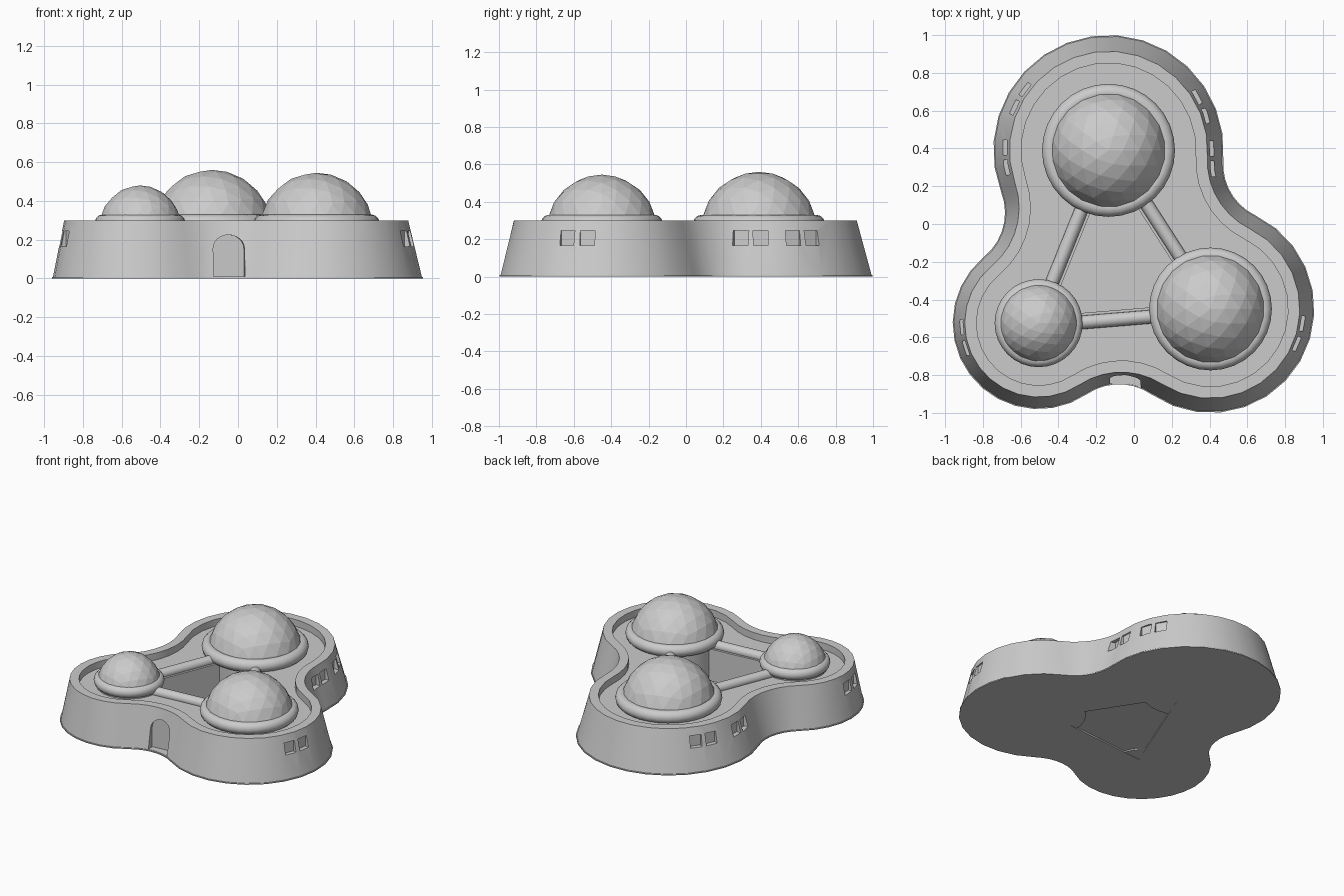
import bpy, bmesh, math
from mathutils import Vector, Matrix

if "Cube" in bpy.data.objects:
    bpy.data.objects.remove(bpy.data.objects["Cube"])

grey = bpy.data.materials.new("plain grey")
grey.diffuse_color = (0.6, 0.6, 0.6, 1)
grey.use_nodes = True
grey.node_tree.nodes["Principled BSDF"].inputs["Base Color"].default_value = grey.diffuse_color

# lobes, counter-clockwise: centre, base radius, dome radius, dome height, ring radius, ring thickness
LOBES = [(Vector((-0.135, 0.39)), 0.61, 0.31, 0.31, 0.307, 0.045),
         (Vector((-0.505, -0.525)), 0.455, 0.215, 0.23, 0.194, 0.039),
         (Vector((0.405, -0.45)), 0.55, 0.295, 0.295, 0.283, 0.042)]
ROOF, TOP, TAPER = 0.25, 0.30, 0.14


def finish(name, bm, smooth=True):
    bmesh.ops.recalc_face_normals(bm, faces=bm.faces[:])
    me = bpy.data.meshes.new(name)
    bm.to_mesh(me)
    bm.free()
    ob = bpy.data.objects.new(name, me)
    bpy.context.collection.objects.link(ob)
    me.materials.append(grey)
    if smooth:
        shade(ob)
    return ob


def shade(ob):
    bpy.ops.object.select_all(action='DESELECT')
    ob.select_set(True)
    bpy.context.view_layer.objects.active = ob
    bpy.ops.object.shade_smooth_by_angle(angle=math.radians(32))


def ang(v):
    return math.atan2(v.y, v.x)


def edge(i):
    """Direction, outward normal and length from lobe i to the next."""
    d = LOBES[(i + 1) % 3][0] - LOBES[i][0]
    u = d.normalized()
    return u, Vector((u.y, -u.x)), d.length


def outline(radii, f):
    """Three circles joined by concave fillets of radius f."""
    fil = []
    for i in range(3):
        u, n, d = edge(i)
        ra, rb = radii[i] + f, radii[(i + 1) % 3] + f
        a = (d * d + ra * ra - rb * rb) / (2 * d)
        fil.append(LOBES[i][0] + u * a + n * math.sqrt(ra * ra - a * a))
    pts = []
    for i, segs in enumerate((16, 14, 14)):
        c, q, F = LOBES[i][0], LOBES[(i + 1) % 3][0], fil[i]
        a0 = ang(fil[i - 1] - c)
        da = (ang(F - c) - a0) % (2 * math.pi)
        for k in range(segs + 1):
            t = a0 + da * k / segs
            pts.append(c + radii[i] * Vector((math.cos(t), math.sin(t))))
        a0 = ang(c - F)
        da = -((a0 - ang(q - F)) % (2 * math.pi))
        for k in range(1, 7):
            t = a0 + da * k / 7
            pts.append(F + f * Vector((math.cos(t), math.sin(t))))
    return pts


def prism(bm, pts, z0, z1):
    lo = [bm.verts.new((p.x, p.y, z0)) for p in pts]
    hi = [bm.verts.new((p.x, p.y, z1)) for p in pts]
    bm.faces.new(lo[::-1])
    bm.faces.new(hi)
    for i in range(len(pts)):
        j = (i + 1) % len(pts)
        bm.faces.new((lo[i], lo[j], hi[j], hi[i]))


# tapered wall, parapet and sunken roof
base = [l[1] for l in LOBES]
top = [r * (1 - TAPER) for r in base]
levels = [(base, 0.30, 0), (base, 0.30, 0.008),
          ([r - 0.006 for r in base], 0.306, 0.008),
          (top, 0.40, TOP),
          ([r - 0.062 for r in top], 0.462, TOP),
          ([r - 0.062 for r in top], 0.462, ROOF)]
bm = bmesh.new()
loops = [[bm.verts.new((p.x, p.y, z)) for p in outline(r, f)] for r, f, z in levels]
for a, b in zip(loops, loops[1:]):
    for i in range(len(a)):
        j = (i + 1) % len(a)
        bm.faces.new((a[i], a[j], b[j], b[i]))
bm.faces.new(loops[0][::-1])
bm.faces.new(loops[-1])
body = finish("building_body", bm, False)

# courtyard triangle: lobe centres pulled in towards the incentre
side = [edge((i + 1) % 3)[2] for i in range(3)]
s = sum(side) / 2
inc = sum((LOBES[i][0] * side[i] for i in range(3)), Vector((0, 0))) / (2 * s)
inr = math.sqrt((s - side[0]) * (s - side[1]) * (s - side[2]) / s)
court = [inc + (l[0] - inc) * (1 - 0.035 / inr) for l in LOBES]

# cutters: courtyard, window recesses, arched door
bm = bmesh.new()
prism(bm, court, -0.1, 0.5)
WINDOWS = [(0, (31, 19.5, 1, -10, 144, 155.5, 178.5, 189.5)),
           (1, (183, 199)), (2, (-9, -22))]
for i, angles in WINDOWS:
    c, R = LOBES[i][:2]
    r0 = R * (1 - TAPER * 0.245 / TOP) - 0.014
    for a in angles:
        t = math.radians(a)
        d, w = Vector((math.cos(t), math.sin(t))), Vector((-math.sin(t), math.cos(t))) * 0.04
        p, q = c + d * r0, c + d * (R + 0.06)
        prism(bm, [p - w, q - w, q + w, p + w], 0.165, 0.245)
u, n, d = edge(1)
arch = [(-0.08, 0.01), (0.08, 0.01)]
arch += [(0.08 * math.cos(math.pi * k / 12), 0.155 + 0.07 * math.sin(math.pi * k / 12)) for k in range(13)]
mid = Vector((-0.05, -0.79))
rings = []
for off in (0, 0.2):
    rings.append([bm.verts.new((*(mid + n * off + u * x), z)) for x, z in arch])
bm.faces.new(rings[0])
bm.faces.new(rings[1][::-1])
for i in range(len(arch)):
    j = (i + 1) % len(arch)
    bm.faces.new((rings[0][i], rings[0][j], rings[1][j], rings[1][i]))
cutter = finish("opening_cutter", bm, False)
cutter.hide_render = True
mod = body.modifiers.new("openings", 'BOOLEAN')
mod.operation, mod.object, mod.solver = 'DIFFERENCE', cutter, 'EXACT'
bpy.context.view_layer.objects.active = body
bpy.ops.object.modifier_apply(modifier=mod.name)
bpy.data.objects.remove(cutter)
shade(body)

# courtyard floor
bm = bmesh.new()
prism(bm, court, 0.01, 0.02)
finish("courtyard_floor", bm, False)

for i, (c, R, dr, dh, rr, rt) in enumerate(LOBES):
    label = ("large", "small", "medium")[i]
    # drum under each dome
    bm = bmesh.new()
    bmesh.ops.create_cone(bm, cap_ends=True, segments=32, radius1=rr, radius2=rr, depth=0.279,
                          matrix=Matrix.Translation((c.x, c.y, 0.1405)))
    finish(label + "_drum", bm)
    # faceted dome
    bm = bmesh.new()
    bmesh.ops.create_icosphere(bm, subdivisions=3, radius=1)
    bmesh.ops.bisect_plane(bm, geom=bm.verts[:] + bm.edges[:] + bm.faces[:],
                           plane_co=(0, 0, 0), plane_no=(0, 0, 1), clear_inner=True)
    bm.transform(Matrix.Translation((c.x, c.y, ROOF)) @ Matrix.Diagonal((dr, dr, dh, 1)))
    finish(label + "_dome", bm, False)
    # rounded ring round the dome
    bpy.ops.mesh.primitive_torus_add(major_segments=32, minor_segments=12, major_radius=rr,
                                     minor_radius=rt, location=(c.x, c.y, 0.33 - rt))
    ring = bpy.context.object
    ring.name = label + "_ring"
    ring.data.materials.append(grey)
    shade(ring)
    # tube to the next dome
    u, n, d = edge(i)
    m = c + u * d / 2 + n * 0.015
    bm = bmesh.new()
    bmesh.ops.create_cone(bm, cap_ends=True, segments=16, radius1=0.036, radius2=0.036, depth=d - 0.3,
                          matrix=Matrix.Translation((m.x, m.y, 0.26)) @
                          Vector((u.x, u.y, 0)).to_track_quat('Z', 'Y').to_matrix().to_4x4())
    finish(label + "_link_tube", bm)
